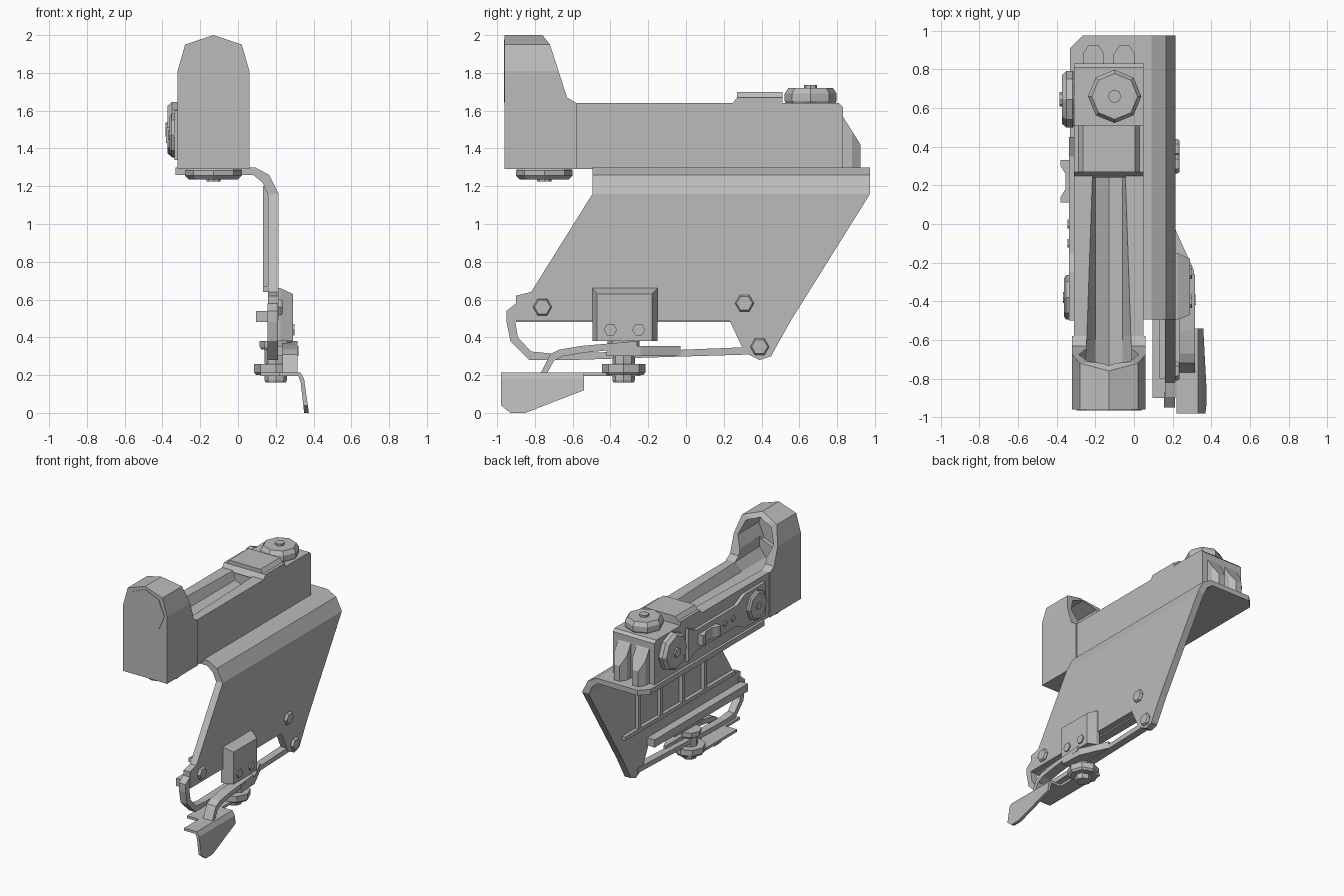
import bpy
import bmesh
from math import cos, sin, tau
from mathutils import Vector

cube = bpy.data.objects.get("Cube")
if cube:
    bpy.data.objects.remove(cube, do_unlink=True)

grey = bpy.data.materials.new("plain grey")
grey.use_nodes = True
COLOUR = (0.5, 0.5, 0.5, 1)
grey.diffuse_color = COLOUR
grey.node_tree.nodes["Principled BSDF"].inputs["Base Color"].default_value = COLOUR


def loft(name, rings):
    """Closed flat-shaded solid through rings of equal point count."""
    bm = bmesh.new()
    rows = [[bm.verts.new(p) for p in ring] for ring in rings]
    n = len(rows[0])
    for a, b in zip(rows, rows[1:]):
        for i in range(n):
            j = (i + 1) % n
            bm.faces.new((a[i], a[j], b[j], b[i]))
    bm.faces.new(rows[0])
    bm.faces.new(rows[-1])
    bmesh.ops.recalc_face_normals(bm, faces=bm.faces)
    mesh = bpy.data.meshes.new(name)
    bm.to_mesh(mesh)
    bm.free()
    mesh.materials.append(grey)
    obj = bpy.data.objects.new(name, mesh)
    bpy.context.collection.objects.link(obj)
    return obj


def place(p, axis, d):
    """Put a 2D point at depth d along the axis."""
    u, v = p
    return {"x": (d, u, v), "y": (u, d, v), "z": (u, v, d)}[axis]


def prism(name, axis, a, b, pts):
    return loft(name, [[place(p, axis, d) for p in pts] for d in (a, b)])


def box(name, x, y, z):
    return prism(name, "z", z[0], z[1],
                 [(x[0], y[0]), (x[1], y[0]), (x[1], y[1]), (x[0], y[1])])


def turned(name, axis, centre, profile, sides=8):
    """Faceted solid of revolution from (radius, depth) pairs."""
    return loft(name, [[place((centre[0] + r * cos(tau * i / sides),
                               centre[1] + r * sin(tau * i / sides)), axis, d)
                        for i in range(sides)] for r, d in profile])


def knob(name, axis, centre, r, base, top):
    h = top - base
    turned(name, axis, centre, [(r * .93, base), (r, base + h * .2),
                                (r, base + h * .65), (r * .86, top)])
    turned(name + "_cap", axis, centre, [(r * .25, top - h * .1), (r * .25, top + h * .18)])


def boolean(obj, cutter, operation, keep=False):
    mod = obj.modifiers.new("cut", "BOOLEAN")
    mod.operation, mod.object, mod.solver = operation, cutter, "EXACT"
    bpy.context.view_layer.objects.active = obj
    bpy.ops.object.modifier_apply(modifier=mod.name)
    if not keep:
        bpy.data.objects.remove(cutter, do_unlink=True)


def mirrored(half, centre):
    """Symmetric outline from its right half, listed bottom to top."""
    return ([(centre + u, v) for u, v in half]
            + [(centre - u, v) for u, v in reversed(half) if u > 0])


CX = -.13

# Sight housing: hood with a sloping back, and long body
hood = prism("hood", "y", -.96, -.5,
             mirrored([(.19, 1.29), (.19, 1.81), (.15, 1.95), (0, 2)], CX))
boolean(hood, prism("hood_side", "x", -.5, .5,
                    [(-1, 1.2), (-.58, 1.2), (-.58, 1.64), (-.63, 1.67), (-.72, 1.95),
                     (-.76, 2), (-.76, 2.1), (-1, 2.1)]), "INTERSECT")
body = prism("body", "x", -.31, .05,
             [(-.6, 1.29), (.83, 1.29), (.83, 1.62), (.81, 1.64), (-.6, 1.64)])

# Hollow the hood and the tapering trough behind it
tunnel = turned("tunnel", "y", (CX, 1.81), [(.155, -.935), (.155, -.4)])
boolean(hood, tunnel, "DIFFERENCE")
trough = loft("trough", [
    [(x, y, z) for x, z in mirrored([(0, 1.54), (.07, 1.57), (w, 1.64), (w, 1.72)], CX)[:4]
     + [(CX - w, 1.72), (CX - w, 1.64), (CX - .07, 1.57)]]
    for y, w in ((-.9, .125), (.25, .085))])
boolean(hood, trough, "DIFFERENCE", keep=True)
boolean(body, trough, "DIFFERENCE")
turned("lens", "y", (CX, 1.81), [(.168, -.964), (.168, -.958)])

# Emitter housing and controls on top and below
prism("emitter_base", "x", -.31, .05,
      [(.24, 1.63), (.27, 1.67), (.51, 1.67), (.51, 1.63)])
loft("emitter_cover", [[(CX - w, .27, z), (CX + w, .27, z), (CX + w, .51, z), (CX - w, .51, z)]
                       for w, z in ((.165, 1.66), (.135, 1.7))])
knob("top_knob", "z", (-.1, .66), .138, 1.635, 1.72)
knob("bottom_knob", "z", (CX, -.75), .15, 1.295, 1.235)

# Left-hand control panel
prism("side_panel", "x", -.335, -.3,
      [(-.5, 1.34), (-.25, 1.34), (-.15, 1.39), (.35, 1.39), (.45, 1.34),
       (.45, 1.6), (.35, 1.55), (-.15, 1.55), (-.25, 1.6), (-.5, 1.6)])
knob("side_knob", "x", (.645, 1.5), .147, -.305, -.372)
knob("battery_cap", "x", (-.38, 1.47), .115, -.33, -.362)
prism("switch", "z", 1.43, 1.51,
      [(-.33, .11), (-.38, .11), (-.38, .14), (-.355, .18),
       (-.355, .26), (-.38, .3), (-.38, .33), (-.33, .33)])
for y in (0, -.1):
    turned("panel_screw", "x", (y, 1.47), [(.022, -.33), (.022, -.345)], 6)

# Rear pillars with sloping tops
for c in (-.21, -.05):
    pillar = prism("rear_pillar", "z", 1.28, 1.62,
                   [(c - .055, .8), (c + .055, .8), (c + .055, .88), (c + .025, .925),
                    (c - .025, .925), (c - .055, .88)])
    boolean(pillar, prism("slope", "x", -.5, .5,
                          [(.7, 1.2), (1, 1.2), (1, 1.3), (.83, 1.57), (.7, 1.57)]),
            "INTERSECT")

# Bent mounting plate, trimmed to its side outline
plate = prism("mount_plate", "y", -1, 1,
              [(-.33, 1.3), (.09, 1.3), (.165, 1.26), (.215, 1.16), (.215, .2), (.16, .2),
               (.16, 1.15), (.13, 1.22), (.08, 1.26), (-.33, 1.26)])
boolean(plate, prism("plate_outline", "x", -.6, .6,
                     [(-.495, 1.4), (.975, 1.4), (.975, 1.16), (.55, .48), (.45, .3),
                      (.39, .28), (.31, .32), (.23, .49), (-.9, .49), (-.9, .62),
                      (-.82, .64), (-.495, 1.16)]), "INTERSECT")
boolean(plate, prism("corner", "z", 1.2, 1.4,
                     [(-.4, .84), (-.4, 1.1), (-.2, 1.04)]), "DIFFERENCE")

# Ribs and rails on the inner face
for i in range(4):
    y = .38 - .27 * i
    box("rib", (.132, .165), (y - .015, y + .015), (.64, 1.2))
box("upper_rail", (.132, .165), (-.8, .56), (.64, .67))
box("lower_rail", (.095, .165), (-.9, .25), (.48, .54))

# Hex bolts
for y, z in ((-.76, .56), (.31, .58), (.39, .35)):
    turned("bolt", "x", (y, z), [(.05, .2), (.05, .225), (.042, .235)], 6)

# Spring strap looping under the plate
prism("spring_strap", "x", .155, .213,
      [(-.9, .58), (-.95, .54), (-.95, .48), (-.93, .38), (-.83, .28), (-.6, .28), (-.3, .29),
       (.37, .31), (.37, .35), (-.25, .325), (-.72, .315), (-.82, .325), (-.89, .4),
       (-.905, .49), (-.87, .5), (-.87, .58)])

# Clamp block and its bolts
loft("clamp_block", [[(x, a, .38), (x, b, .38), (x, b, c), (x, a, c)]
                     for x, a, b, c in ((.2, -.495, -.15, .66), (.225, -.495, -.15, .66),
                                        (.29, -.47, -.18, .63))])
for y in (-.4, -.25):
    turned("clamp_bolt", "x", (y, .44), [(.035, .28), (.035, .3)], 6)

# Pivot stack
for r, low, high in ((.06, .16, .2), (.115, .2, .26), (.06, .25, .34), (.085, .335, .38)):
    turned("pivot_disc", "z", (.2, -.33), [(r * .9, low), (r, low + .015), (r, high)], 8)

# Lever arm, link and folded blade
prism("lever_arm", "x", .235, .315,
      [(-.77, .21), (-.72, .31), (-.67, .335), (-.55, .355), (-.26, .38), (-.26, .345),
       (-.53, .32), (-.65, .3), (-.7, .275), (-.735, .21)])
prism("lever_wedge", "z", .3, .355,
      [(.2, -.03), (.215, -.03), (.31, -.24), (.32, -.42), (.2, -.42)])
box("lever_link", (.12, .24), (-.8, -.24), (.195, .215))
blade = prism("lever_blade", "y", -.98, -.54,
              [(.22, .215), (.33, .215), (.35, .18), (.375, 0), (.35, 0), (.332, .16),
               (.32, .195), (.22, .195)])
boolean(blade, prism("blade_outline", "x", .1, .5,
                     [(-.98, .3), (-.54, .3), (-.54, .12), (-.85, 0), (-.93, 0), (-.98, .04)]),
        "INTERSECT")
